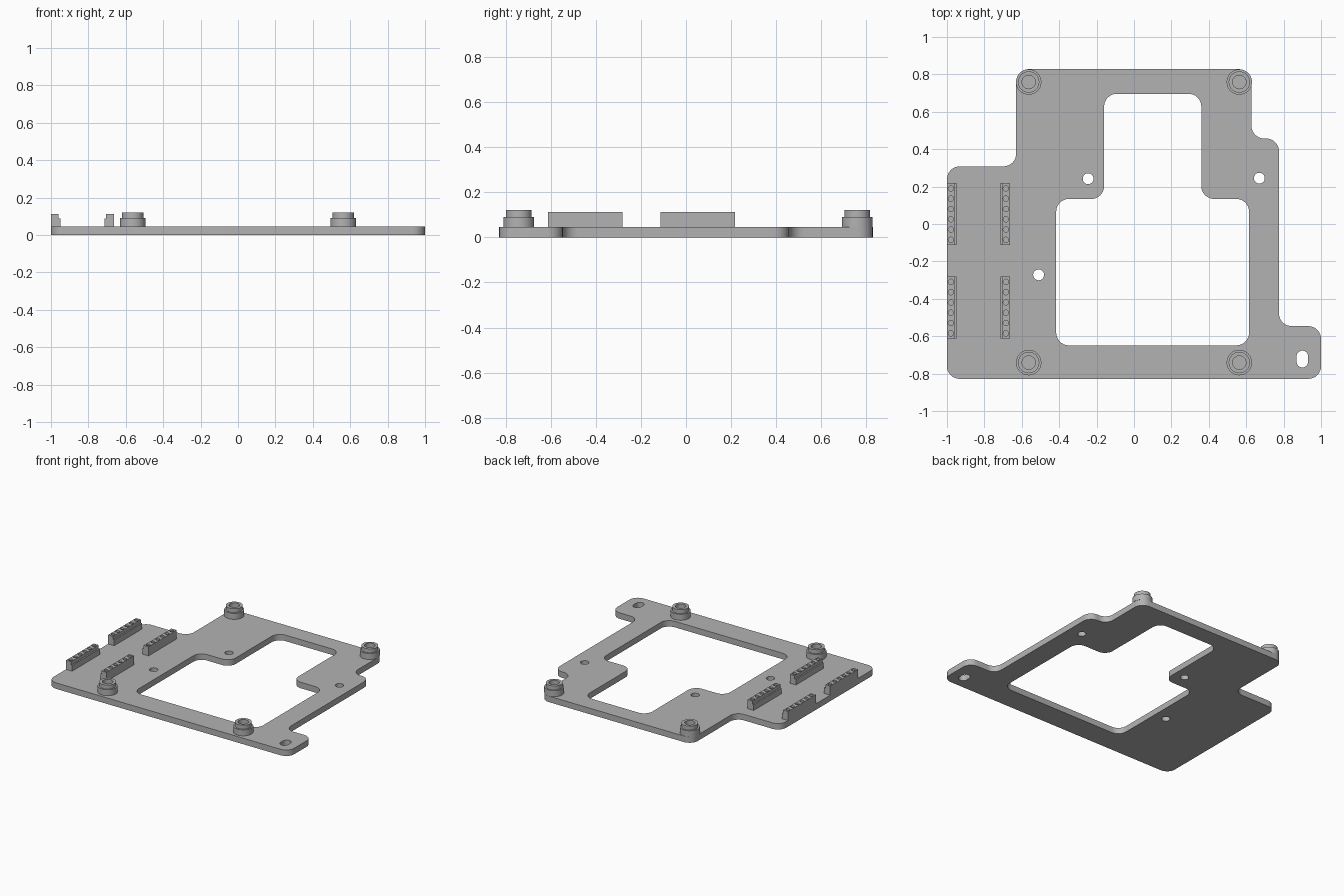
import bpy
import bmesh
import math
from mathutils import Vector

if "Cube" in bpy.data.objects:
    bpy.data.objects.remove(bpy.data.objects["Cube"], do_unlink=True)

grey = bpy.data.materials.new("Plain grey")
grey.use_nodes = True
GREY = (0.45, 0.45, 0.45, 1)
grey.diffuse_color = GREY
grey.node_tree.nodes["Principled BSDF"].inputs["Base Color"].default_value = GREY


def rounded(corners, r, steps=8):
    """Loop of right-angled corners, each replaced by an arc."""
    pts = [Vector(c) for c in corners]
    loop = []
    for i, p in enumerate(pts):
        a = (pts[i - 1] - p).normalized()
        b = (pts[(i + 1) % len(pts)] - p).normalized()
        centre = p + r * (a + b)
        for k in range(steps + 1):
            t = math.pi / 2 * k / steps
            q = centre - r * (b * math.cos(t) + a * math.sin(t))
            if not loop or (q - loop[-1]).length > 1e-5:
                loop.append(q)
    if (loop[0] - loop[-1]).length < 1e-5:
        loop.pop()
    return loop


def rect(x0, x1, y0, y1):
    return [Vector(c) for c in ((x0, y0), (x1, y0), (x1, y1), (x0, y1))]


def slot(x, y, r, half_y, steps=8):
    return rounded(rect(x - r, x + r, y - half_y, y + half_y), r, steps)


def circle(x, y, r, steps=8):
    return slot(x, y, r, r, steps)


def slab(name, loops, z0, z1):
    """Solid slab from an outline followed by its holes."""
    curve = bpy.data.curves.new(name, "CURVE")
    curve.dimensions = "2D"
    curve.fill_mode = "BOTH"
    curve.extrude = (z1 - z0) / 2
    for loop in loops:
        spline = curve.splines.new("POLY")
        spline.points.add(len(loop) - 1)
        for point, co in zip(spline.points, loop):
            point.co = (co.x, co.y, 0, 1)
        spline.use_cyclic_u = True
    helper = bpy.data.objects.new(name + "_outline", curve)
    bpy.context.collection.objects.link(helper)
    graph = bpy.context.evaluated_depsgraph_get()
    mesh = bpy.data.meshes.new_from_object(helper.evaluated_get(graph))
    bpy.data.objects.remove(helper, do_unlink=True)

    bm = bmesh.new()
    bm.from_mesh(mesh)
    bmesh.ops.remove_doubles(bm, verts=bm.verts, dist=1e-5)
    bmesh.ops.recalc_face_normals(bm, faces=bm.faces)
    bmesh.ops.translate(bm, verts=bm.verts, vec=(0, 0, (z0 + z1) / 2))
    bm.to_mesh(mesh)
    bm.free()
    mesh.materials.clear()
    mesh.materials.append(grey)
    obj = bpy.data.objects.new(name, mesh)
    bpy.context.collection.objects.link(obj)
    bpy.ops.object.select_all(action="DESELECT")
    obj.select_set(True)
    bpy.context.view_layer.objects.active = obj
    bpy.ops.object.shade_smooth_by_angle(angle=math.radians(35))
    return obj


TOP = 0.045

# Base plate with window, mounting holes and slot
outline = rounded([(-1, -0.828), (1, -0.828), (1, -0.546), (0.775, -0.546),
                   (0.775, 0.457), (0.628, 0.457), (0.628, 0.828),
                   (-0.63, 0.828), (-0.63, 0.308), (-1, 0.308)], 0.068)
window = rounded([(-0.416, -0.649), (0.615, -0.649), (0.615, 0.134),
                  (0.36, 0.134), (0.36, 0.696), (-0.16, 0.696),
                  (-0.16, 0.134), (-0.416, 0.134)], 0.068)
holes = [circle(x, y, 0.029) for x, y in
         ((-0.245, 0.242), (0.67, 0.245), (-0.51, -0.272))]
slab("base_plate", [outline, window, slot(0.9, -0.722, 0.031, 0.045)] + holes,
     0, TOP)

# Stepped standoffs with blind bores
for side, x in (("right", -0.563), ("left", 0.563)):
    for end, y in (("front", -0.741), ("back", 0.759)):
        name = f"{end}_{side}_standoff"
        bore = circle(x, y, 0.036)
        slab(name + "_base", [circle(x, y, 0.068), bore], TOP, 0.09)
        slab(name + "_collar", [circle(x, y, 0.057), bore], 0.09, 0.12)

# Pin headers: a wide foot and a narrower top, stepped on the facing sides
for side, x0, inward in (("outer", -1.0, 1), ("inner", -0.664, -1)):
    for end, yc in (("front", -0.447), ("back", 0.053)):
        pins = [circle(x0 + inward * 0.021, yc + (i - 2.5) * 0.055, 0.0145, 4)
                for i in range(6)]
        for part, width, z0, z1 in (("foot", 0.051, TOP, 0.088),
                                    ("top", 0.041, 0.088, 0.113)):
            xs = sorted((x0, x0 + inward * width))
            slab(f"{end}_{side}_header_{part}",
                 [rect(xs[0], xs[1], yc - 0.165, yc + 0.165)] + pins, z0, z1)
